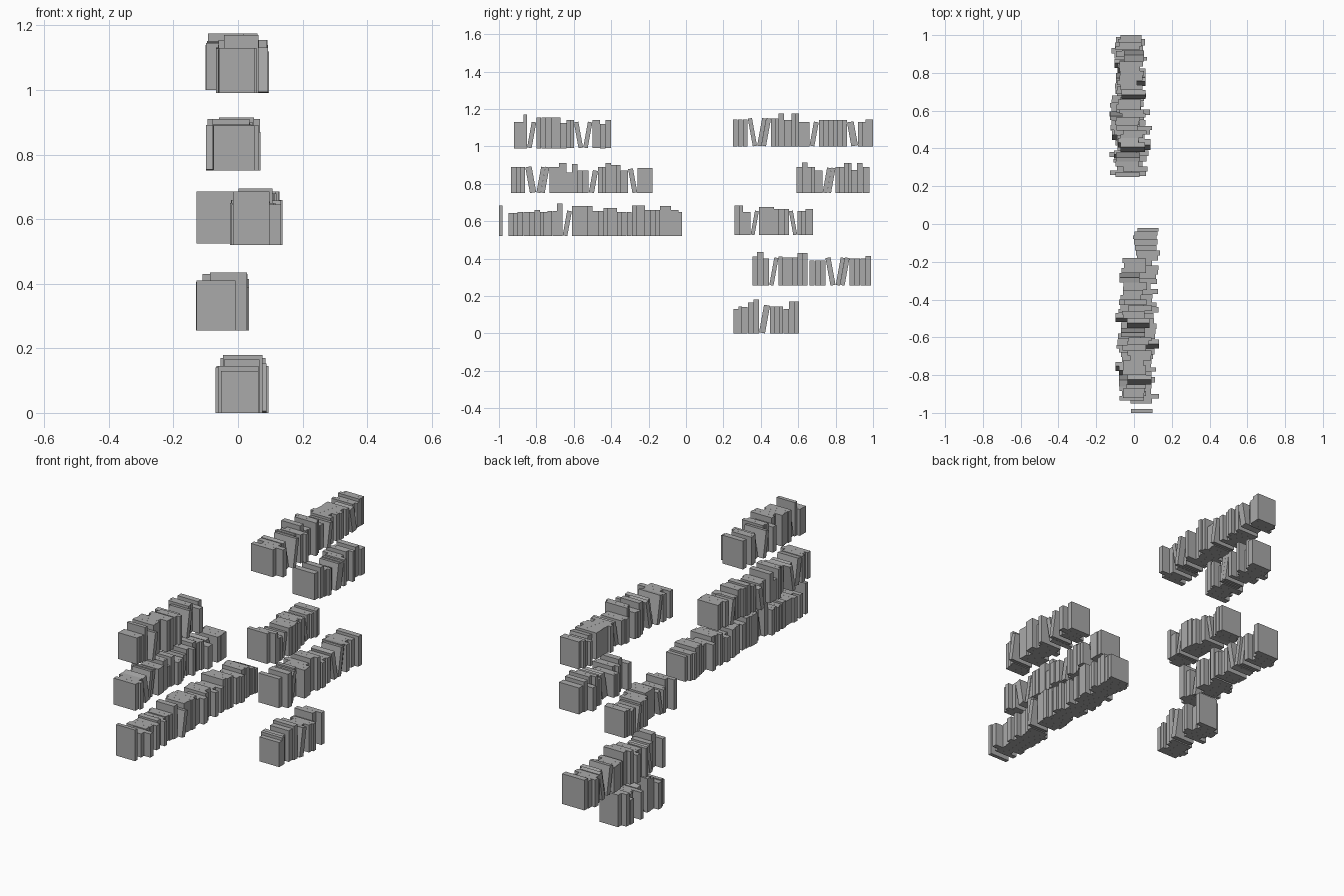
import bpy
import bmesh
import random
from math import sin, cos
from mathutils import Matrix, Vector

random.seed(4)
LEAN = 0.18          # tilt of the leaning books, in radians
THICKNESS = 0.026    # usual thickness of a book
LEFT, RIGHT = -1, 1  # leaning direction seen from the spine side

default_cube = bpy.data.objects.get("Cube")
if default_cube:
    bpy.data.objects.remove(default_cube, do_unlink=True)

grey = bpy.data.materials.new("plain grey")
grey.use_nodes = True
grey.diffuse_color = (0.4, 0.4, 0.4, 1)
grey.node_tree.nodes["Principled BSDF"].inputs["Base Color"].default_value = grey.diffuse_color


def add_book(bm, centre, size, tilt=0.0):
    """One closed book as a plain box."""
    matrix = (Matrix.Translation(centre) @ Matrix.Rotation(tilt, 4, "X")
              @ Matrix.Diagonal((*size, 1)))
    bmesh.ops.create_cube(bm, size=1, matrix=matrix)


def book_row(name, x, z, start, groups):
    """A row along y; each group is (end, height) plus a lean or None for a gap."""
    bm = bmesh.new()
    for end, height, *lean in groups:
        width, middle = end - start, (start + end) / 2
        if lean and lean[0]:
            count = 2 if width > 0.065 else 1
            thick = max(0.012, (width - height * sin(LEAN)) / count * cos(LEAN))
            step, tilt = thick / cos(LEAN), -lean[0] * LEAN
            lift = (height * cos(LEAN) + thick * sin(LEAN)) / 2
        else:
            count = max(1, round(width / THICKNESS))
            step = thick = width / count
            tilt, lift = 0.0, height / 2
        for i in range(count):
            if lean and lean[0] is None:
                break
            depth = random.uniform(0.105, 0.13)
            centre = Vector((x + random.uniform(-0.023, 0.023),
                             middle + (i - (count - 1) / 2) * step, z + lift))
            add_book(bm, centre, (depth, thick * 0.99, height), tilt)
        start = end
    mesh = bpy.data.meshes.new(name)
    bm.to_mesh(mesh)
    bm.free()
    mesh.materials.append(grey)
    row = bpy.data.objects.new(name, mesh)
    bpy.context.collection.objects.link(row)


# Front stack of rows
book_row("front_top_books", 0.015, 0.99, -0.92, [
    (-.87, .14), (-.85, .18), (-.8, .14, RIGHT), (-.67, .165), (-.64, .135),
    (-.6, .15), (-.55, .14, LEFT), (-.5, .14, RIGHT), (-.46, .15),
    (-.43, .13), (-.4, .15)])

book_row("front_middle_books", -0.015, 0.75, -0.935, [
    (-.86, .14), (-.8, .14, LEFT), (-.73, .14, RIGHT), (-.68, .14),
    (-.64, .16), (-.61, .11), (-.58, .155), (-.52, .12), (-.47, .12, RIGHT),
    (-.43, .14), (-.4, .16), (-.35, .15), (-.31, .12), (-.26, .13, LEFT),
    (-.18, .135)])

book_row("front_lower_books", 0.055, 0.52, -1.0, [
    (-.98, .165), (-.95, 0, None), (-.9, .125), (-.81, .13), (-.78, .14),
    (-.74, .13), (-.69, .135), (-.66, .175), (-.61, .135, RIGHT),
    (-.5, .16), (-.44, .135), (-.37, .15), (-.29, .13), (-.22, .165),
    (-.14, .14), (-.08, .16), (-.04, .14), (-.02, .13)])

# Back stack of rows
book_row("back_top_books", -0.015, 1.0, 0.25, [
    (.33, .145), (.38, .15, LEFT), (.455, .15, RIGHT), (.495, .15),
    (.525, .175), (.565, .14), (.605, .175), (.66, .13), (.71, .13, RIGHT),
    (.86, .14), (.92, .13, LEFT), (.96, .13), (1, .145)])

book_row("back_upper_books", -0.01, 0.75, 0.59, [
    (.62, .14), (.65, .165), (.69, .14), (.73, .12), (.8, .135, RIGHT),
    (.845, .14), (.885, .16), (.915, .125), (.945, .16), (.98, .14)])

book_row("back_middle_books", -0.05, 0.525, 0.26, [
    (.305, .16), (.345, .125), (.39, .13, RIGHT), (.47, .15), (.55, .14),
    (.595, .13, LEFT), (.64, .13), (.68, .14)])

book_row("back_lower_books", -0.05, 0.255, 0.355, [
    (.38, .155), (.415, .18), (.445, .145), (.495, .15, RIGHT), (.515, .155),
    (.595, .15), (.65, .175), (.66, 0, None), (.745, .135),
    (.8, .15, LEFT), (.875, .15, RIGHT), (.96, .145), (.99, .16)])

book_row("back_bottom_books", 0.01, 0.0, 0.255, [
    (.28, .13), (.3, .145), (.33, .14), (.36, .165), (.39, .18),
    (.45, .15, RIGHT), (.52, .145), (.55, .13), (.605, .17)])
